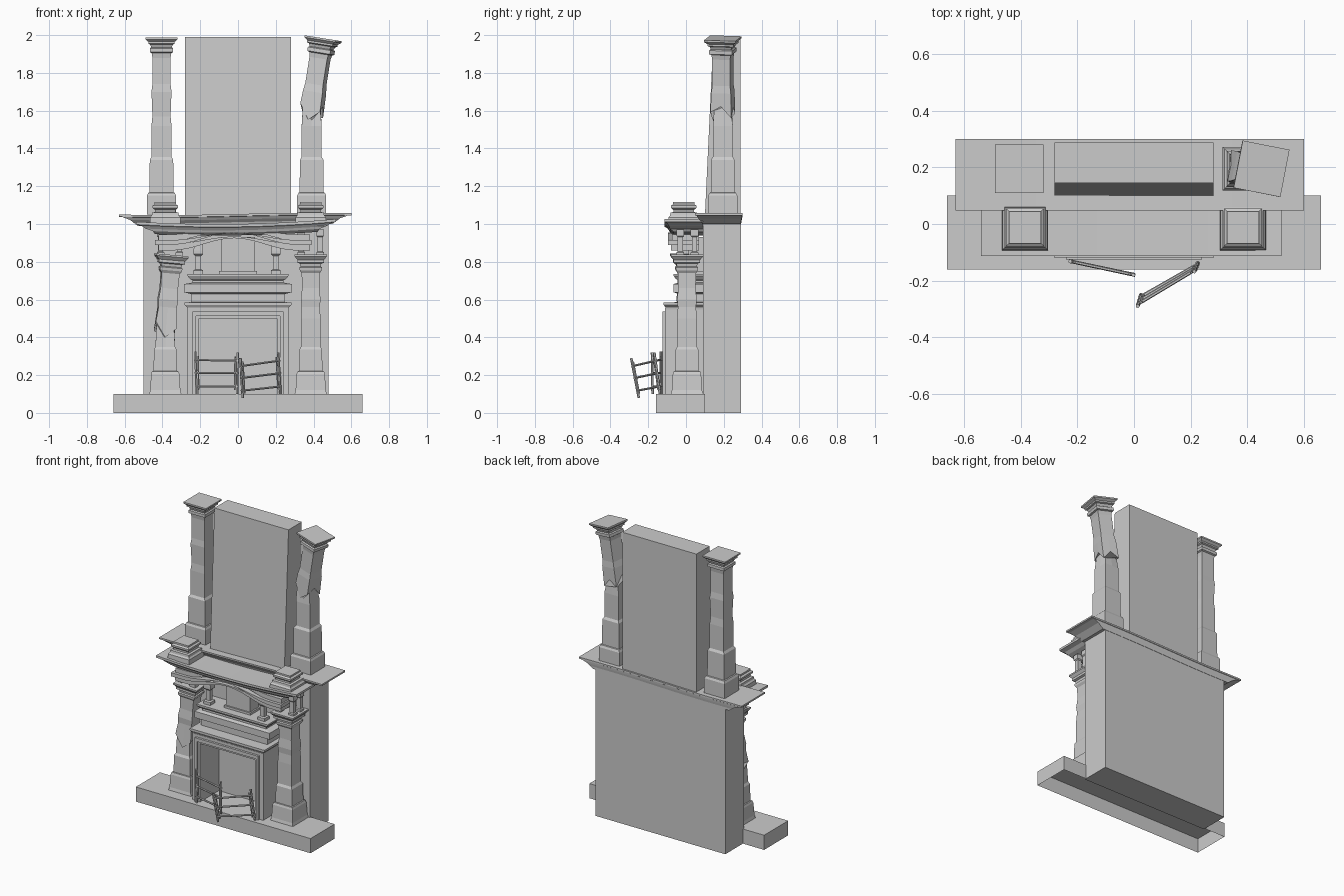
import bpy, bmesh, math
from mathutils import Vector, Matrix

if "Cube" in bpy.data.objects:
    bpy.data.objects.remove(bpy.data.objects["Cube"])


def make(name, rings, cap_start=True, cap_end=True):
    """Skin a list of equal-length point rings into one object."""
    bm = bmesh.new()
    loops = [[bm.verts.new(p) for p in r] for r in rings]
    n = len(loops[0])
    for a, b in zip(loops, loops[1:]):
        for i in range(n):
            j = (i + 1) % n
            bm.faces.new((a[i], a[j], b[j], b[i]))
    if cap_start:
        bm.faces.new(loops[0][::-1])
    if cap_end:
        bm.faces.new(loops[-1])
    bmesh.ops.recalc_face_normals(bm, faces=bm.faces)
    me = bpy.data.meshes.new(name)
    bm.to_mesh(me)
    bm.free()
    ob = bpy.data.objects.new(name, me)
    bpy.context.collection.objects.link(ob)
    return ob


def rect(z, x0, x1, y0, y1):
    return [(x0, y0, z), (x1, y0, z), (x1, y1, z), (x0, y1, z)]


def stack(name, rows, **kw):
    """Loft of rectangles: rows of (z, x0, x1, y0, y1)."""
    return make(name, [rect(*r) for r in rows], **kw)


def box(name, x0, x1, y0, y1, z0, z1):
    return stack(name, [(z0, x0, x1, y0, y1), (z1, x0, x1, y0, y1)])


def square_stack(name, x, y, rows):
    return stack(name, [(z, x - h, x + h, y - h, y + h) for z, h in rows])


def warp(ob, cuts, f):
    """Slice across x, then lift vertices by f(x)."""
    bm = bmesh.new()
    bm.from_mesh(ob.data)
    for i in range(1, cuts):
        bmesh.ops.bisect_plane(bm, geom=bm.verts[:] + bm.edges[:] + bm.faces[:],
                               plane_co=(-0.52 + 1.04 * i / cuts, 0, 0), plane_no=(1, 0, 0))
    for v in bm.verts:
        v.co.z += f(v.co.x)
    bm.to_mesh(ob.data)
    bm.free()


def ring8(x, y, z, h, jag=None):
    pts = [(-1, -1), (0, -1), (1, -1), (1, 0), (1, 1), (0, 1), (-1, 1), (-1, 0)]
    return [Vector((x + a * h, y + b * h, z + (jag[i] if jag else 0))) for i, (a, b) in enumerate(pts)]


JAG = [0.03, -0.05, 0.0, 0.03, -0.03, 0.02, -0.02, 0.04]


def column(name, x, y, rows, brk=None, tilt=0, twist=0):
    """Stepped square column, optionally snapped at height brk with the top leaning over."""
    if brk is None:
        return square_stack(name, x, y, rows)
    low = [ring8(x, y, z, h) for z, h in rows if z < brk - 0.06]
    make(name + "_stump", low + [ring8(x, y, brk, 0.046, JAG)])
    top = [ring8(x, y, brk, 0.056, JAG)] + [ring8(x, y, z, h) for z, h in rows if z > brk + 0.06]
    piv = Vector((x, y, brk))
    m = (Matrix.Translation(piv) @ Matrix.Rotation(math.radians(tilt), 4, 'Y')
         @ Matrix.Rotation(math.radians(twist), 4, 'Z') @ Matrix.Translation(-piv))
    make(name + "_broken_top", [[m @ p for p in r] for r in top])


def bar(name, a, b, r, sides=6):
    a, b = Vector(a), Vector(b)
    q = (b - a).to_track_quat('Z', 'Y')
    circ = [q @ Vector((r * math.cos(t), r * math.sin(t), 0))
            for t in (2 * math.pi * i / sides for i in range(sides))]
    make(name, [[a + c for c in circ], [b + c for c in circ]])


def gate(name, at, ab, bt, bb):
    """Fire-screen panel: two double posts and three rails."""
    at, ab, bt, bb = map(Vector, (at, ab, bt, bb))
    for i, f in enumerate((0.0, 0.06, 0.94, 1.0)):
        k = 0.0 if f in (0, 1) else 0.1
        bar(f"{name}_post_{i}", at.lerp(bt, f).lerp(ab.lerp(bb, f), k),
            ab.lerp(bb, f).lerp(at.lerp(bt, f), k), 0.007 if k == 0 else 0.004)
    for i, f in enumerate((0.2, 0.5, 0.82)):
        p, q = at.lerp(ab, f), bt.lerp(bb, f)
        bar(f"{name}_rail_{i}", p.lerp(q, -0.03), p.lerp(q, 1.03), 0.006)


def surround(name, wi, wo, hi, ho, y0, y1):
    """Inverted-U frame around the fire opening."""
    out = [(-wo, 0.1), (-wo, ho), (wo, ho), (wo, 0.1), (wi, 0.1), (wi, hi), (-wi, hi), (-wi, 0.1)]
    make(name, [[(x, y, z) for x, z in out] for y in (y0, y1)])


# hearth (hollow underneath) and main masonry
stack("hearth", [(0, -0.66, 0.66, -0.16, 0.10), (0.10, -0.66, 0.66, -0.16, 0.10)], cap_start=False)
box("chimney_body", -0.50, 0.48, 0.09, 0.29, 0, 1.01)
stack("chimney_breast", [(1.04, -0.28, 0.28, 0.10, 0.288), (1.99, -0.28, 0.28, 0.145, 0.288)])

# upper mantel shelf
ob = stack("upper_shelf", [
    (0.995, -0.53, 0.50, 0.085, 0.292), (1.01, -0.55, 0.52, 0.08, 0.292),
    (1.025, -0.57, 0.54, 0.065, 0.295), (1.04, -0.61, 0.58, 0.055, 0.297),
    (1.042, -0.63, 0.60, 0.048, 0.30), (1.053, -0.63, 0.60, 0.048, 0.30)])
warp(ob, 6, lambda x: 0.006 * math.sin(4 * x))

# lower cornice, sagging in the middle
ob = stack("lower_cornice", [
    (0.945, -0.44, 0.42, -0.065, 0.09), (0.96, -0.45, 0.43, -0.085, 0.09),
    (0.972, -0.49, 0.47, -0.09, 0.09), (0.985, -0.51, 0.49, -0.10, 0.09),
    (0.99, -0.54, 0.52, -0.113, 0.09), (1.005, -0.54, 0.52, -0.113, 0.09)])
warp(ob, 8, lambda x: 0.015 * x + 0.02 * (abs(x) / 0.54) ** 2 - 0.005)


# arched bands under the cornice
def arch(name, y0, z0, z1, xa, xb):
    rings = []
    for i in range(17):
        x = xa + (xb - xa) * i / 16
        u = (x + 0.02) / 0.33
        r = 0.065 * math.cos(u * math.pi / 2) ** 2 if abs(u) < 1 else 0
        rings.append([(x, y0, z0 + r), (x, 0.07, z0 + r), (x, 0.07, z1 + r * 0.6), (x, y0, z1 + r * 0.6)])
    make(name, rings)


arch("arch_lower_band", -0.08, 0.86, 0.895, -0.42, 0.38)
arch("arch_upper_band", -0.095, 0.89, 0.915, -0.44, 0.39)
arch("arch_fascia", -0.075, 0.912, 0.945, -0.42, 0.38)

# columns: shared stepped outline for each storey
lower = [(0.10, 0.085), (0.12, 0.08), (0.205, 0.075), (0.22, 0.07), (0.221, 0.062), (0.335, 0.06),
         (0.35, 0.052), (0.50, 0.052), (0.56, 0.048), (0.60, 0.052), (0.66, 0.046), (0.74, 0.048),
         (0.755, 0.058), (0.77, 0.06), (0.775, 0.053), (0.79, 0.056), (0.795, 0.07),
         (0.81, 0.07), (0.828, 0.085), (0.838, 0.085)]
upper = [(1.05, 0.077), (1.15, 0.077), (1.165, 0.07), (1.168, 0.064), (1.34, 0.062), (1.355, 0.053),
         (1.52, 0.053), (1.57, 0.048), (1.70, 0.053), (1.74, 0.048), (1.88, 0.048), (1.905, 0.052),
         (1.91, 0.062), (1.93, 0.062), (1.935, 0.054), (1.95, 0.06), (1.955, 0.07), (1.965, 0.07),
         (1.978, 0.085), (1.988, 0.085)]
column("lower_left_column", -0.385, 0.005, lower, 0.45, 5, 4)
column("lower_right_column", 0.385, 0.005, lower)
column("upper_left_column", -0.405, 0.195, upper)
column("upper_right_column", 0.39, 0.195, upper, 1.60, 9, -11)

# pedestals on the lower cornice and posts beneath it
for side, x in (("left", -0.385), ("right", 0.385)):
    square_stack(f"{side}_pedestal", x, -0.012, [
        (0.99, 0.082), (1.035, 0.08), (1.045, 0.072), (1.06, 0.07), (1.063, 0.055), (1.075, 0.055),
        (1.085, 0.067), (1.097, 0.067), (1.105, 0.056), (1.116, 0.056)])
    cx = x + (0.025 if x < 0 else 0)
    for i, (dx, dy) in enumerate([(-0.05, -0.03), (0.05, -0.03), (-0.05, 0.045), (0.05, 0.045)]):
        square_stack(f"{side}_post_{i}", cx + dx, dy, [
            (0.83, 0.02), (0.85, 0.02), (0.855, 0.014), (0.93, 0.014), (0.937, 0.02), (0.97, 0.02)])

# fireplace surround and its layered mouldings
surround("surround_outer", 0.238, 0.268, 0.535, 0.555, -0.11, 0.09)
surround("surround_raised", 0.222, 0.24, 0.513, 0.536, -0.125, 0.09)
surround("surround_inner", 0.208, 0.224, 0.498, 0.515, -0.112, 0.09)
tiers = [(0.548, 0.268, -0.106), (0.56, 0.27, -0.11), (0.572, 0.282, -0.118), (0.585, 0.282, -0.118),
         (0.586, 0.25, -0.04), (0.63, 0.25, -0.04), (0.638, 0.285, -0.065), (0.682, 0.285, -0.065),
         (0.69, 0.24, -0.04), (0.702, 0.24, -0.04), (0.71, 0.255, -0.055), (0.726, 0.268, -0.065),
         (0.735, 0.268, -0.065)]
stack("mantel_mouldings", [(z, -w, w, y, 0.09) for z, w, y in tiers])

# overmantel panel and little columns
box("panel_base", -0.10, 0.10, -0.01, 0.09, 0.735, 0.75)
box("overmantel_panel", -0.09, 0.09, 0.0, 0.09, 0.75, 0.93)
for side, x in (("left", -0.21), ("right", 0.20)):
    square_stack(f"{side}_colonette", x, -0.01, [
        (0.735, 0.026), (0.755, 0.026), (0.76, 0.015), (0.83, 0.015), (0.84, 0.025),
        (0.86, 0.025), (0.90, 0.022)])

# leaning fire-screen panels
gate("left_screen", (-0.225, -0.132, 0.325), (-0.22, -0.132, 0.10),
     (-0.002, -0.18, 0.32), (-0.005, -0.177, 0.10))
gate("right_screen", (0.013, -0.29, 0.29), (0.025, -0.25, 0.08),
     (0.213, -0.168, 0.32), (0.225, -0.138, 0.10))
